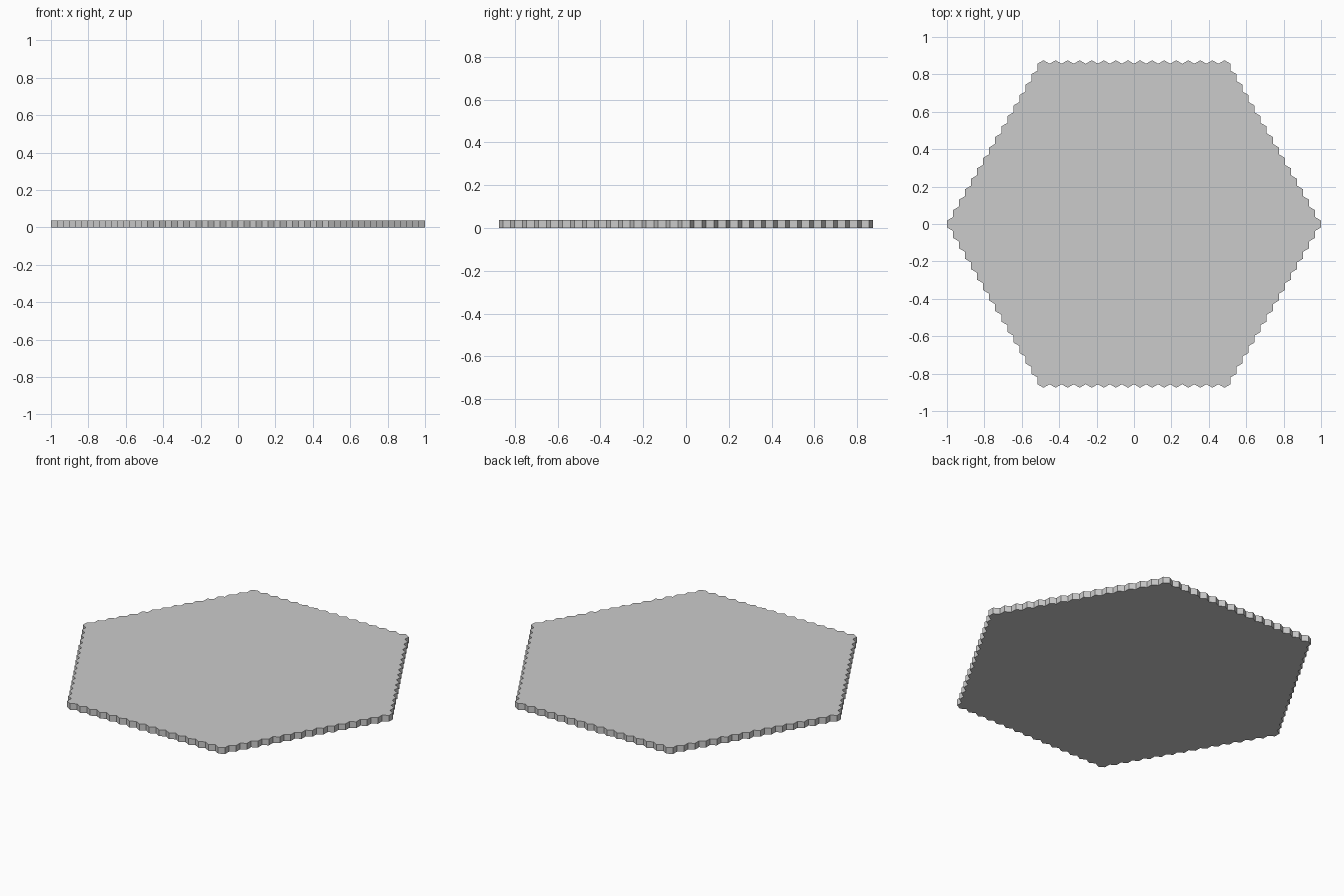
import bpy, bmesh, math
from mathutils import Matrix

if "Cube" in bpy.data.objects:
    bpy.data.objects.remove(bpy.data.objects["Cube"])

N = 15                        # rings around the centre tile
PITCH = 2 / (2 * N + 1)       # distance between neighbouring tiles
RADIUS = PITCH / math.sqrt(3)
HEIGHT = 0.037

# one shared hexagonal prism, corners pointing along y
mesh = bpy.data.meshes.new("hex_tile")
bm = bmesh.new()
bmesh.ops.create_cone(bm, cap_ends=True, segments=6, radius1=RADIUS,
                      radius2=RADIUS, depth=HEIGHT,
                      matrix=Matrix.Translation((0, 0, HEIGHT / 2)))
if max(v.co.x for v in bm.verts) > RADIUS * 0.95:
    bmesh.ops.rotate(bm, verts=bm.verts, matrix=Matrix.Rotation(math.pi / 6, 3, 'Z'))
bm.to_mesh(mesh)
bm.free()

# hexagonal field of tiles
for r in range(-N, N + 1):
    count = 2 * N + 1 - abs(r)
    for i in range(count):
        tile = bpy.data.objects.new(f"hex_tile_{r + N}_{i}", mesh)
        tile.location = ((i - (count - 1) / 2) * PITCH, r * PITCH * math.sqrt(3) / 2, 0)
        bpy.context.collection.objects.link(tile)
